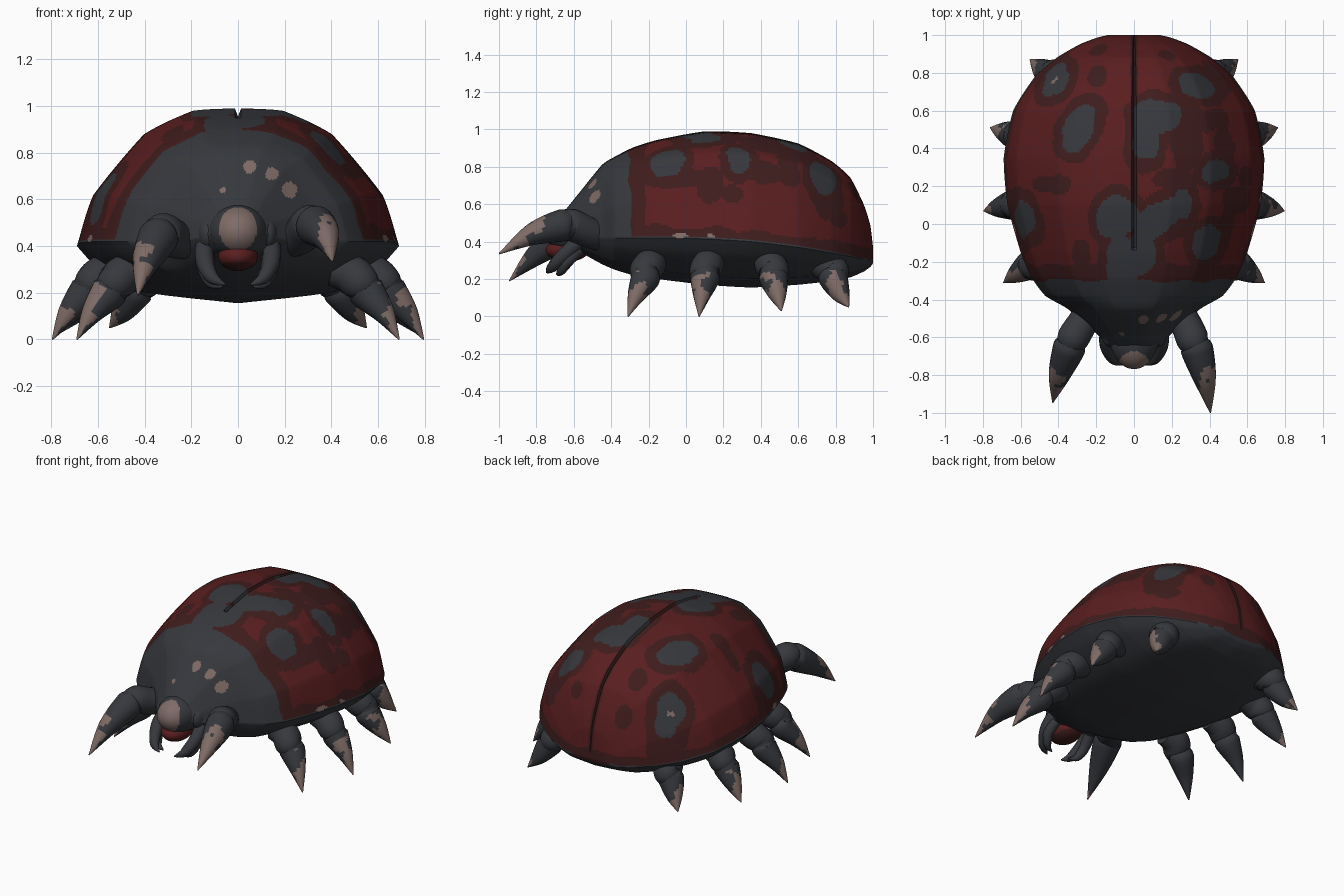
import bpy, bmesh, math
from mathutils import Vector, noise

if "Cube" in bpy.data.objects:
    bpy.data.objects.remove(bpy.data.objects["Cube"])


def material(name, rgb):
    m = bpy.data.materials.new(name)
    m.diffuse_color = (*rgb, 1)
    m.use_nodes = True
    m.node_tree.nodes["Principled BSDF"].inputs["Base Color"].default_value = m.diffuse_color
    return m


MATS = [material("charcoal", (0.037, 0.040, 0.047)),
        material("deep_red", (0.102, 0.013, 0.014)),
        material("dark_maroon", (0.050, 0.012, 0.012)),
        material("pale_tan", (0.21, 0.147, 0.132))]
GREY, RED, MAROON, TAN = range(4)


def spline(pts, n, soft=1.0):
    """Catmull-Rom curve through points of any dimension; soft=0 gives straight spans."""
    out = []
    for i in range(len(pts) - 1):
        a, b = pts[max(i - 1, 0)], pts[i]
        c, d = pts[i + 1], pts[min(i + 2, len(pts) - 1)]
        for k in range(n):
            t = k / n
            out.append([soft * 0.5 * (2 * q + (r - p) * t + (2 * p - 5 * q + 4 * r - s) * t * t
                                      + (3 * q - p - 3 * r + s) * t ** 3)
                        + (1 - soft) * (q + (r - q) * t)
                        for p, q, r, s in zip(a, b, c, d)])
    return out + [list(pts[-1])]


def finish(bm, name, rule, angle=40):
    bmesh.ops.recalc_face_normals(bm, faces=bm.faces)
    for f in bm.faces:
        f.material_index = rule(f)
    me = bpy.data.meshes.new(name)
    bm.to_mesh(me)
    bm.free()
    for m in MATS:
        me.materials.append(m)
    ob = bpy.data.objects.new(name, me)
    bpy.context.collection.objects.link(ob)
    bpy.ops.object.select_all(action='DESELECT')
    ob.select_set(True)
    bpy.context.view_layer.objects.active = ob
    bpy.ops.object.shade_smooth_by_angle(angle=math.radians(angle))
    return ob


def loft(rings):
    bm = bmesh.new()
    vs = [[bm.verts.new(p) for p in r] for r in rings]
    n = len(rings[0])
    for a, b in zip(vs, vs[1:]):
        for i in range(n):
            bm.faces.new((a[i], a[(i + 1) % n], b[(i + 1) % n], b[i]))
    bm.faces.new(vs[0])
    bm.faces.new(vs[-1])
    return bm


# Body stations: y, half width, rim height, top height, belly height
STATIONS = [(-.66, .12, .45, .55, .37), (-.58, .20, .43, .65, .35), (-.45, .35, .42, .81, .28),
            (-.38, .47, .42, .855, .25), (-.28, .545, .42, .905, .22), (-.15, .60, .42, .945, .20),
            (.10, .67, .415, .99, .17), (.35, .69, .40, .98, .155), (.60, .64, .37, .925, .17),
            (.78, .525, .34, .83, .19), (.88, .41, .32, .74, .21), (.95, .29, .305, .60, .24),
            (.985, .20, .295, .49, .265), (1.0, .14, .30, .37, .285)]
LOWER = [(0, -1), (.6, -.8), (.88, -.36), (1, 0)]
UPPER = [(1, 0), (.9, .37), (.59, .81), (.29, .98), (.02, 1)]
half = spline(LOWER, 4, .5)[:-1] + spline(UPPER, 18, .4)
rings = []
for y, w, r, t, b in spline(STATIONS, 18, .5):
    side = [(u * w, y, r + v * ((t - r) if v > 0 else (r - b))) for u, v in half]
    groove = .035 if y > -.13 else 0
    left = [(-x, yy, z) for x, yy, z in side[:0:-1]]
    rings.append(side + [(0, y, t - groove)] + left)

# Markings on the wing cases, seen from above: x, y, radius x, radius y, tilt
SPOTS = [(.335, .73, .10, .065, -.3), (.13, .57, .12, .09, 0), (.06, .45, .07, .12, 0),
         (.43, .28, .07, .06, 0), (.13, .02, .17, .08, .7), (.26, .10, .05, .09, 0),
         (.03, -.15, .09, .12, 0), (.38, -.10, .07, .09, -.4), (-.41, .76, .062, .09, -.4),
         (-.29, .51, .085, .135, -.4), (-.58, .02, .06, .10, .2), (-.09, .04, .11, .12, 0),
         (-.06, -.20, .09, .16, 0)]
BLOTCHES = [(-.42, .21, .10, .055, 0), (-.20, .78, .05, .06, 0), (-.28, -.16, .05, .07, 0),
            (.28, .45, .09, .17, 0), (.21, .24, .12, .05, 0), (.40, .55, .10, .06, 0)]
# Markings on the right flank: y, z, radius y, radius z, tilt
FLANK = [(-.06, .74, .24, .055, 0), (.13, .70, .08, .10, 0), (.40, .77, .12, .055, 0),
         (.58, .86, .11, .04, 0), (.82, .52, .045, .045, 0), (.24, .66, .06, .05, 0)]
# Markings on the steep tail: x, z, radius x, radius z, tilt
TAIL = [(-.19, .60, .055, .06, 0), (.17, .68, .05, .05, 0)]
FRECKLES = [(.05, .74, .028), (.145, .71, .028), (.22, .64, .034), (-.065, .64, .014)]
# Small scuffs on the shell rim and flank: y, z, radius y, radius z, tilt
SCUFFS_RIGHT = [(-.03, .433, .04, .012, 0), (.13, .43, .022, .010, 0)]
SCUFFS_LEFT = [(-.02, .433, .035, .012, 0), (.76, .62, .018, .014, 0)]


def reach(x0, y0, spots):
    """Rough signed distance to the nearest ellipse."""
    best = 9
    for x, y, a, b, tilt in spots:
        dx, dy = x0 - x, y0 - y
        c, s = math.cos(tilt), math.sin(tilt)
        u, v = (dx * c + dy * s) / a, (dy * c - dx * s) / b
        best = min(best, (math.hypot(u, v) - 1) * min(a, b))
    return best


def rim_height(y):
    for a, b in zip(STATIONS, STATIONS[1:]):
        if y <= b[0]:
            k = (y - a[0]) / (b[0] - a[0])
            return a[2] + k * (b[2] - a[2])
    return STATIONS[-1][2]


def shell_colour(f):
    p = f.calc_center_median()
    if p.y < -.3 and any(math.hypot(p.x - x, p.z - z) < r for x, z, r in FRECKLES):
        return TAN
    if abs(p.x) > .3 and reach(p.y, p.z, SCUFFS_RIGHT if p.x > 0 else SCUFFS_LEFT) < 0:
        return TAN
    wob = .022 * noise.noise(p * 9)
    above = p.z - rim_height(p.y)
    front = p.y + .30 + wob
    if above < .008 or front < 0:
        return GREY
    d = reach(p.x, p.y, SPOTS) + wob
    if d < 0:
        return GREY
    if (d < .045 or front < .085 or above < .06 + wob or abs(p.x) < .02
            or reach(p.x, p.y, BLOTCHES) + wob < 0
            or (p.x > .2 and reach(p.y, p.z, FLANK) + wob < 0)
            or (p.y > .8 and reach(p.x, p.z, TAIL) + wob < 0)):
        return MAROON
    return RED


finish(loft(rings), "body_shell", shell_colour)


# Tapered limbs: points are x, y, z, radius
def limb(name, pts, rule, sides=20, steps=9):
    path = spline(pts, steps)
    rings = []
    for i, q in enumerate(path):
        t = (Vector(path[min(i + 1, len(path) - 1)][:3]) - Vector(path[max(i - 1, 0)][:3])).normalized()
        u = t.cross(Vector((0.3, 0.2, 1))).normalized()
        v = t.cross(u)
        r = max(q[3], .003)
        rings.append([Vector(q[:3]) + r * (math.cos(a) * u + math.sin(a) * v)
                      for a in (math.tau * k / sides for k in range(sides))])
    return finish(loft(rings), name, rule, 50)


def claw_colour(start, tip, facing):
    """Worn pale streaks on the exposed side of the claw, growing to the tip."""
    a, axis = Vector(start), Vector(tip) - Vector(start)
    out = Vector(facing).normalized()

    def rule(f):
        p = f.calc_center_median()
        t = (p - a).dot(axis) / axis.length_squared
        worn = t + .3 * f.normal.dot(out) + .4 * noise.noise(p * 16)
        return TAN if t > .35 and worn > .8 else GREY
    return rule


# Walking legs: hip y, knee y, tip x, y, z, hip x
LEGS = {"front": (-.19, -.22, .69, -.31, .0, .46), "mid_front": (.12, .10, .795, .07, .0, .55),
        "mid_rear": (.45, .47, .76, .51, .03, .54), "rear": (.74, .79, .55, .87, .05, .37)}
for sx, side in ((1, "right"), (-1, "left")):
    for part, (hy, ky, tx, ty, tz, hx) in LEGS.items():
        kx = hx + (tx - hx) * .36
        pts = [(hx - .06, hy, .30, .07), (hx + .02, hy, .28, .085), (kx - .02, ky, .245, .082),
               (kx, ky, .22, .072), (kx + .012, ky, .20, .078),
               (kx * .45 + tx * .55, ky * .5 + ty * .5, .115, .048), (tx, ty, tz, .003)]
        limb(f"{part}_leg_{side}", [(sx * x, y, z, r) for x, y, z, r in pts],
             claw_colour((sx * hx, hy, .29), (sx * tx, ty, tz), (sx, -.5, .4)))

# Raised fore claws, each with its own pose
FORE = {"right": [(.20, -.42, .42, .08), (.27, -.52, .45, .082), (.31, -.61, .49, .086),
                  (.325, -.64, .49, .075), (.335, -.67, .485, .086), (.375, -.82, .44, .06),
                  (.405, -1.0, .335, .003)],
        "left": [(-.20, -.42, .42, .08), (-.27, -.52, .43, .082), (-.32, -.60, .455, .086),
                 (-.335, -.63, .445, .075), (-.345, -.66, .43, .086), (-.395, -.80, .33, .058),
                 (-.43, -.945, .19, .003)]}
for side, pts in FORE.items():
    limb(f"fore_claw_{side}", pts,
         claw_colour(pts[1][:3], pts[-1][:3], (pts[0][0], -.25, .25)))

# Mouth pincers, a main hook and a small inner prong
for sx, side in ((1, "right"), (-1, "left")):
    for part, pts in (("pincer", [(.13, -.54, .43, .045), (.145, -.61, .37, .042), (.135, -.67, .31, .038),
                                  (.105, -.72, .26, .027), (.055, -.745, .235, .004)]),
                      ("inner_prong", [(.13, -.57, .36, .033), (.14, -.63, .30, .033),
                                       (.115, -.67, .24, .022), (.065, -.69, .225, .004)])):
        limb(f"{part}_{side}", [(sx * x, y, z, r) for x, y, z, r in pts], lambda f: GREY, 8, 4)


# Head with a pale face plate, and a red mouth beneath
def ball(name, centre, size, rule):
    bm = bmesh.new()
    bmesh.ops.create_uvsphere(bm, u_segments=72, v_segments=48, radius=1)
    for v in bm.verts:
        v.co = Vector([c + s * k for c, s, k in zip(centre, size, v.co)])
    return finish(bm, name, rule)


def face_colour(f):
    p = f.calc_center_median()
    return TAN if p.y < -.6 and math.hypot(p.x / .082, (p.z - .475) / .092) < 1 else GREY


ball("head", (0, -.60, .46), (.128, .168, .118), face_colour)
ball("mouth", (0, -.635, .355), (.085, .115, .062), lambda f: RED if f.normal.z > -.6 else MAROON)
for sx, side in ((1, "right"), (-1, "left")):
    ball(f"cheek_{side}", (sx * .13, -.575, .45), (.042, .075, .07), lambda f: GREY)
